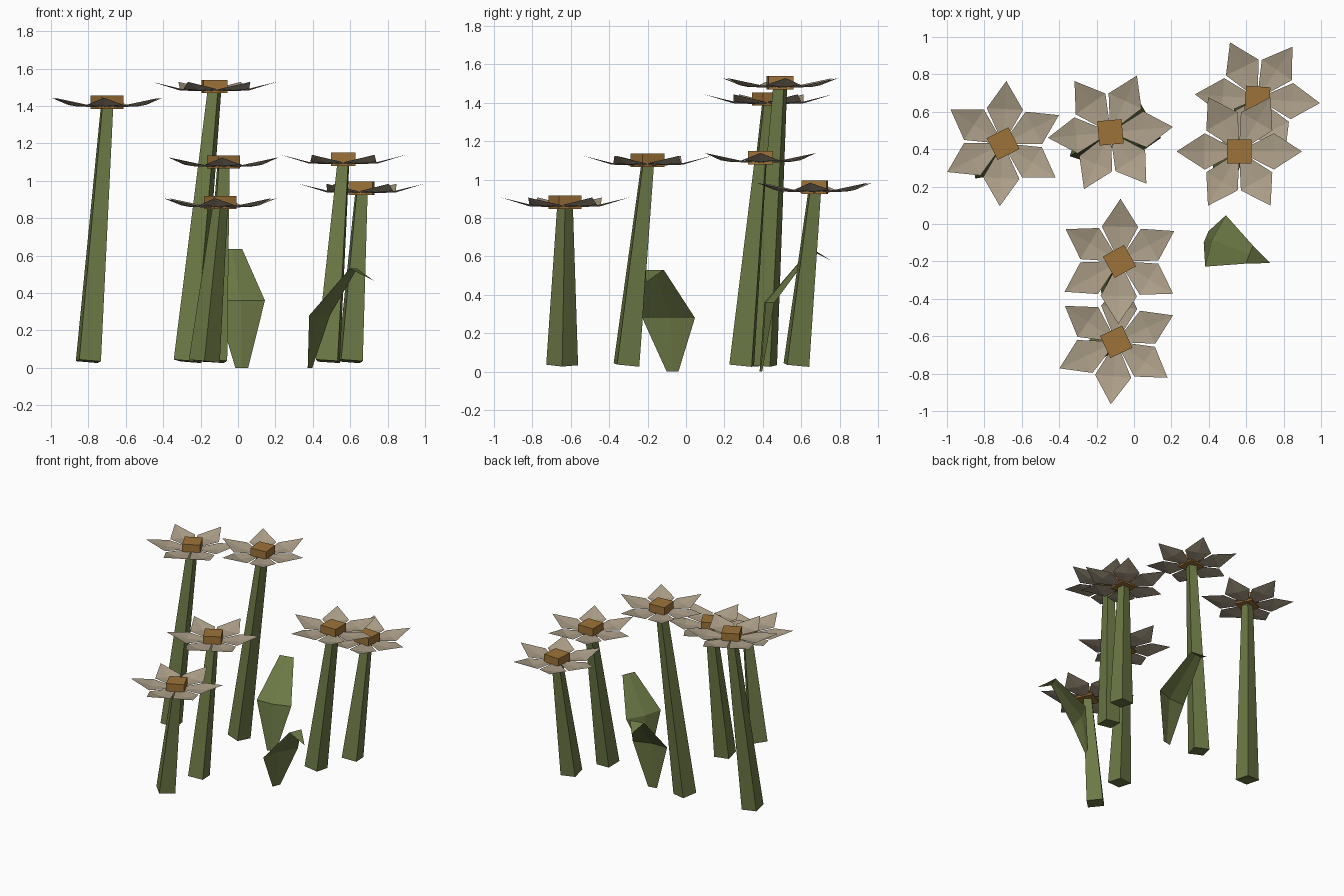
import bpy
from math import cos, sin, radians, pi
from mathutils import Vector, Matrix

if "Cube" in bpy.data.objects:
    bpy.data.objects.remove(bpy.data.objects["Cube"])


def material(name, rgb):
    m = bpy.data.materials.new(name)
    m.diffuse_color = (*rgb, 1)
    m.use_nodes = True
    m.node_tree.nodes["Principled BSDF"].inputs["Base Color"].default_value = m.diffuse_color
    return m


GREEN = material("leaf_green", (0.15, 0.19, 0.06))
CREAM = material("petal_cream", (0.42, 0.35, 0.25))
OCHRE = material("centre_ochre", (0.34, 0.17, 0.04))


def make(name, verts, faces, mat):
    me = bpy.data.meshes.new(name)
    me.from_pydata([tuple(v) for v in verts], [], faces)
    me.materials.append(mat)
    ob = bpy.data.objects.new(name, me)
    bpy.context.collection.objects.link(ob)
    return ob


BOX = [(3, 2, 1, 0), (4, 5, 6, 7)] + [(i, (i + 1) % 4, (i + 1) % 4 + 4, i + 4) for i in range(4)]


def prism(name, base, top, r0, r1, spin, mat):
    """Tapered four-sided bar with its ends square to its axis."""
    base, top = Vector(base), Vector(top)
    tilt = Vector((0, 0, 1)).rotation_difference(top - base).to_matrix()
    verts = []
    for c, r in ((base, r0), (top, r1)):
        for k in range(4):
            a = radians(spin + 45) + k * pi / 2
            verts.append(c + tilt @ Vector((r * cos(a), r * sin(a), 0)))
    return make(name, verts, BOX, mat)


# One petal: radius, sideways, height; creased along the middle
PETAL = [(0.055, -0.03, -0.022), (0.05, 0, -0.027), (0.055, 0.03, -0.022),
         (0.185, -0.097, -0.014), (0.185, 0, -0.022), (0.185, 0.097, -0.014),
         (0.335, 0, 0.024)]
PETAL_FACES = [(0, 3, 4, 1), (1, 4, 5, 2), (3, 6, 4), (4, 6, 5)]


def flower(i, head, foot, spin, stem_spin):
    head = Vector(head)
    low = Vector((0, 0, 0.035))
    prism(f"stem_{i}", (*foot, 0.035), head - low * 0.6, 0.083, 0.041, stem_spin, GREEN)
    prism(f"flower_centre_{i}", head - low, head + low, 0.092, 0.092, spin, OCHRE)
    verts, faces = [], []
    for k in range(6):
        rot = Matrix.Rotation(radians(spin + 60 * k), 3, 'Z')
        n = len(verts)
        verts += [head + rot @ Vector(p) for p in PETAL]
        faces += [tuple(v + n for v in f) for f in PETAL_FACES]
    make(f"petals_{i}", verts, faces, CREAM)


# Flowers: head position, foot position, head spin, stem spin
FLOWERS = [
    ((-0.70, 0.43, 1.42), (-0.80, 0.31), 27, 9),
    ((-0.126, 0.49, 1.505), (-0.27, 0.40), 5, -18),
    ((0.66, 0.67, 0.96), (0.60, 0.575), -4, 9),
    ((0.563, 0.388, 1.115), (0.48, 0.29), 0, -6),
    ((-0.078, -0.20, 1.10), (-0.125, -0.31), 29, 9),
    ((-0.095, -0.63, 0.883), (-0.18, -0.645), 25, 45),
]
for i, f in enumerate(FLOWERS, 1):
    flower(i, *f)


def leaf(name, root, heading, rows):
    """Drooping leaf; rows give distance outward, height, half width, crease."""
    rot = Matrix.Rotation(radians(heading), 3, 'Z')
    verts, faces = [], []
    for d, z, w, c in rows:
        for s in (-1, 0, 1):
            verts.append(Vector(root) + rot @ Vector((d - (c if s == 0 else 0), s * w, z)))
    verts = verts[:-3] + [verts[-2]]
    for r in range(len(rows) - 2):
        for s in (0, 1):
            a = 3 * r + s
            faces.append((a, a + 1, a + 4, a + 3))
    n = len(verts) - 1
    faces += [(n - 3, n - 2, n), (n - 2, n - 1, n)]
    make(name, verts, faces, GREEN)


# Two broad leaves, curling over at the top
leaf("tall_leaf", (0.02, 0.39, 0), 101,
     [(0, 0, 0.035, 0), (0.045, 0.36, 0.135, 0.02), (0.27, 0.635, 0.055, 0.0), (0.37, 0.58, 0, 0)])
leaf("short_leaf", (0.385, -0.07, 0), -22,
     [(0, 0, 0.033, 0), (0.055, 0.28, 0.148, 0.02), (0.25, 0.53, 0.052, 0.0), (0.37, 0.465, 0, 0)])
